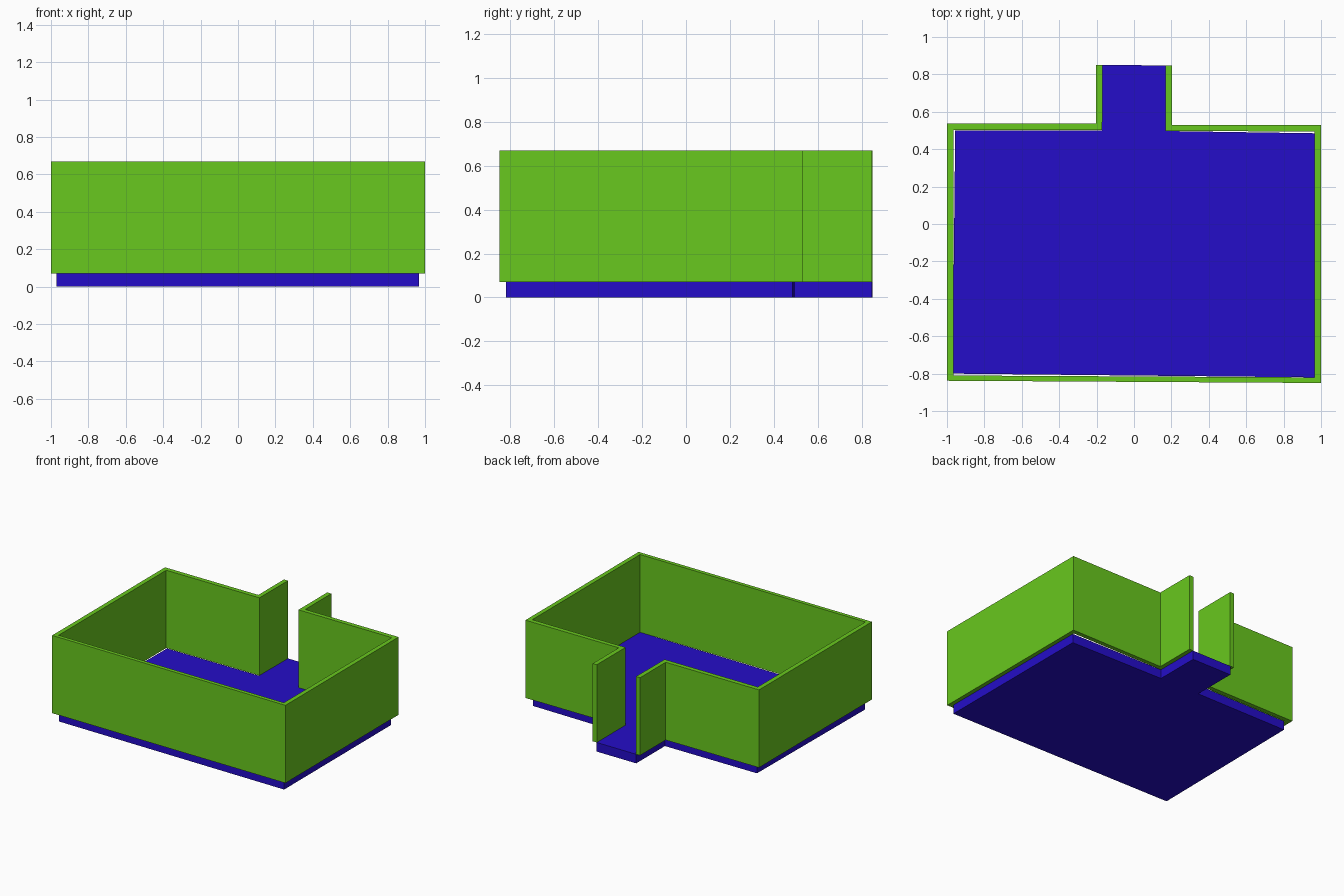
import bpy, bmesh

if "Cube" in bpy.data.objects:
    bpy.data.objects.remove(bpy.data.objects["Cube"])


def material(name, rgb):
    mat = bpy.data.materials.new(name)
    mat.diffuse_color = (*rgb, 1)
    mat.use_nodes = True
    mat.node_tree.nodes["Principled BSDF"].inputs["Base Color"].default_value = mat.diffuse_color
    return mat


def extruded_plan(name, outline, z0, z1, mat):
    """Closed prism from a floor-plan outline."""
    bm = bmesh.new()
    face = bm.faces.new([bm.verts.new((x, y, z0)) for x, y in outline])
    top = bmesh.ops.extrude_face_region(bm, geom=[face])["geom"]
    bmesh.ops.translate(bm, vec=(0, 0, z1 - z0),
                        verts=[v for v in top if isinstance(v, bmesh.types.BMVert)])
    bmesh.ops.recalc_face_normals(bm, faces=bm.faces)
    mesh = bpy.data.meshes.new(name)
    bm.to_mesh(mesh)
    bm.free()
    mesh.materials.append(mat)
    obj = bpy.data.objects.new(name, mesh)
    bpy.context.collection.objects.link(obj)
    return obj


green = material("wall_green", (0.14, 0.58, 0.013))
blue = material("floor_blue", (0.018, 0.004, 0.58))

# Floor slab: slightly skewed room with an entrance passage at the back
floor_plan = [(-0.97, -0.80), (0.968, -0.82), (0.968, 0.485), (0.17, 0.497),
              (0.17, 0.848), (-0.17, 0.85), (-0.17, 0.50), (-0.956, 0.50)]
extruded_plan("floor", floor_plan, 0.0, 0.07, blue)

# Walls: one continuous strip, open at the passage end
outer = [(-0.203, 0.85), (-0.203, 0.538), (-1.0, 0.538), (-1.0, -0.838),
         (1.0, -0.85), (1.0, 0.53), (0.203, 0.53), (0.203, 0.848)]
inner = [(-0.168, 0.85), (-0.17, 0.503), (-0.965, 0.503), (-0.965, -0.81),
         (0.966, -0.82), (0.966, 0.495), (0.168, 0.497), (0.168, 0.848)]
extruded_plan("walls", outer + inner[::-1], 0.07, 0.67, green)
